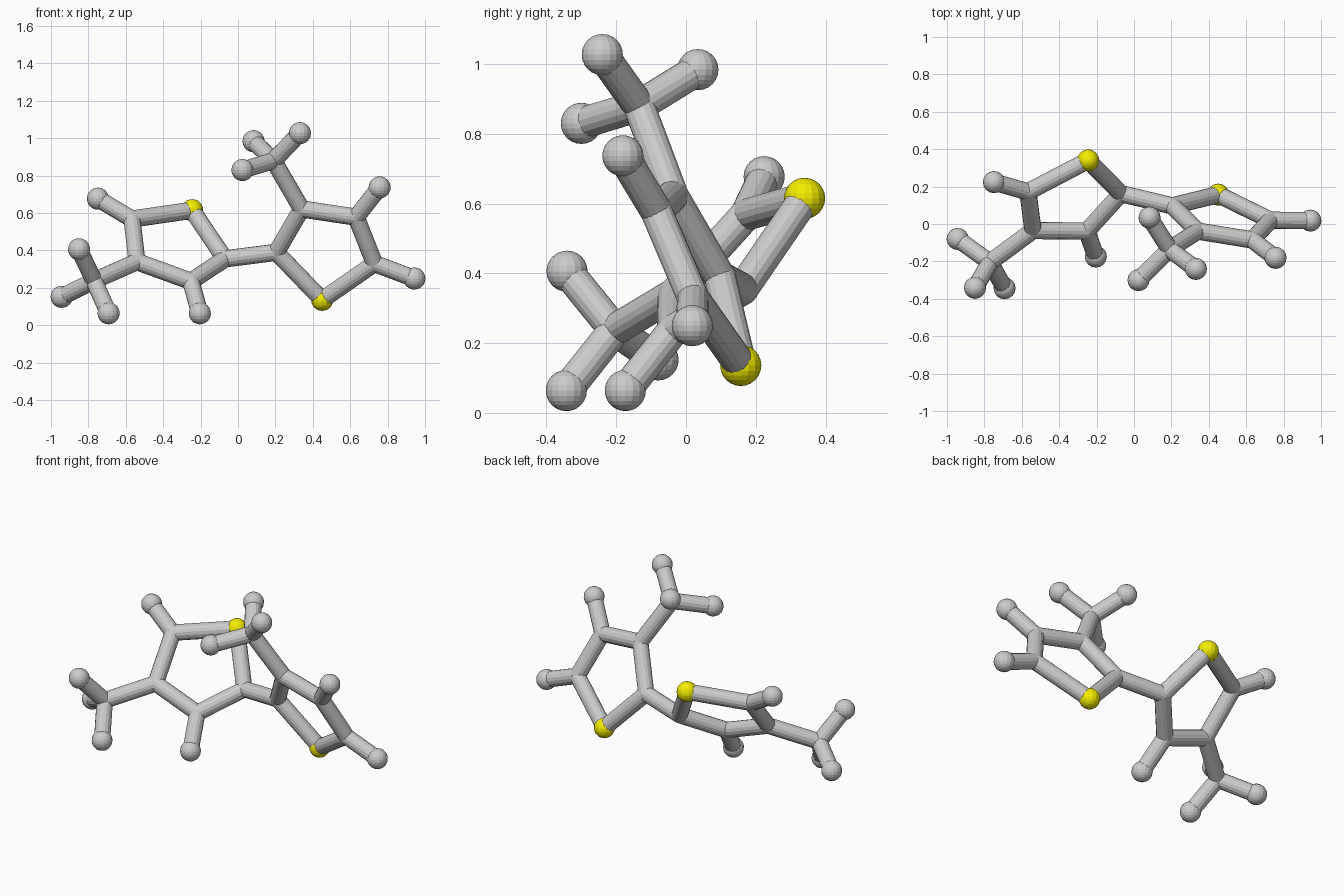
import bpy
from mathutils import Vector

if "Cube" in bpy.data.objects:
    bpy.data.objects.remove(bpy.data.objects["Cube"])

BALL_R, BOND_R, SIDES = 0.059, 0.046, 16

# Atom centres: C = ring/methyl carbon, H = hydrogen, S = sulphur
atoms = {
    # left ring
    "S1": (-0.245, 0.34, 0.615), "C2": (-0.07, 0.162, 0.355),
    "C3": (-0.252, -0.038, 0.235), "C4": (-0.54, -0.035, 0.34),
    "C5": (-0.567, 0.172, 0.568), "C6": (-0.77, -0.205, 0.238),
    "H3": (-0.204, -0.174, 0.064), "H5": (-0.749, 0.224, 0.677),
    "H6a": (-0.85, -0.341, 0.406), "H6b": (-0.943, -0.08, 0.152),
    "H6c": (-0.692, -0.343, 0.064),
    # right ring
    "S11": (0.45, 0.157, 0.136), "C12": (0.205, 0.097, 0.39),
    "C13": (0.34, -0.038, 0.622), "C14": (0.632, -0.085, 0.578),
    "C15": (0.73, 0.02, 0.33), "C16": (0.19, -0.135, 0.88),
    "H14": (0.757, -0.181, 0.737), "H15": (0.943, 0.018, 0.25),
    "H16a": (0.083, 0.034, 0.984), "H16b": (0.331, -0.24, 1.027),
    "H16c": (0.024, -0.3, 0.83),
}
bonds = """S1-C2 C2-C3 C3-C4 C4-C5 C5-S1 C4-C6 C3-H3 C5-H5 C6-H6a C6-H6b C6-H6c
C2-C12 S11-C12 C12-C13 C13-C14 C14-C15 C15-S11 C13-C16 C14-H14 C15-H15
C16-H16a C16-H16b C16-H16c""".split()

yellow = bpy.data.materials.new("yellow")
yellow.diffuse_color = (0.9, 0.85, 0.0, 1)
yellow.use_nodes = True
yellow.node_tree.nodes["Principled BSDF"].inputs["Base Color"].default_value = yellow.diffuse_color

# Balls: large for end and sulphur atoms, bond-sized at the carbon joints
for name, pos in atoms.items():
    r = BOND_R if name[0] == "C" else BALL_R
    bpy.ops.mesh.primitive_uv_sphere_add(segments=SIDES, ring_count=12, radius=r, location=pos)
    ob = bpy.context.object
    ob.name = {"C": "joint_", "H": "end_ball_", "S": "yellow_ball_"}[name[0]] + name[1:]
    if name[0] == "S":
        ob.data.materials.append(yellow)

# Bonds: straight rods between the atom centres
for pair in bonds:
    a, b = (Vector(atoms[k]) for k in pair.split("-"))
    d = b - a
    bpy.ops.mesh.primitive_cylinder_add(vertices=SIDES, radius=BOND_R, depth=d.length,
                                        location=(a + b) / 2,
                                        rotation=d.to_track_quat("Z", "Y").to_euler())
    bpy.context.object.name = "rod_" + pair
